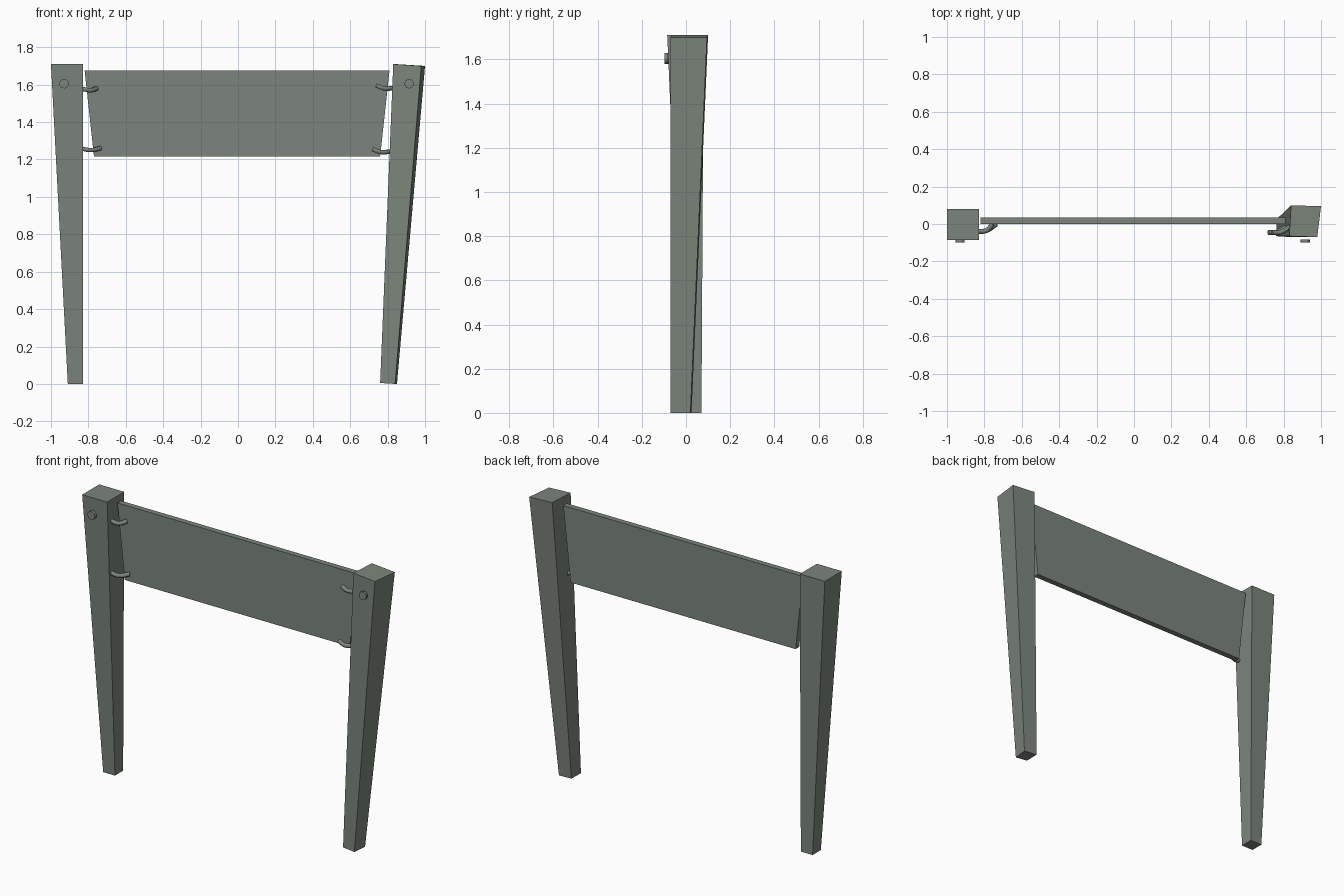
import bpy
import bmesh
from math import radians
from mathutils import Matrix

cube = bpy.data.objects.get("Cube")
if cube:
    bpy.data.objects.remove(cube, do_unlink=True)

paint = bpy.data.materials.new("grey green")
colour = (0.20, 0.235, 0.20, 1)
paint.use_nodes = True
paint.diffuse_color = colour
paint.node_tree.nodes["Principled BSDF"].inputs["Base Color"].default_value = colour


def add_object(name, data):
    obj = bpy.data.objects.new(name, data)
    data.materials.append(paint)
    bpy.context.collection.objects.link(obj)
    return obj


def finish(name, bm):
    bmesh.ops.recalc_face_normals(bm, faces=bm.faces)
    mesh = bpy.data.meshes.new(name)
    bm.to_mesh(mesh)
    bm.free()
    return add_object(name, mesh)


def loft(name, bottom, top):
    """Solid between two four-cornered rings."""
    bm = bmesh.new()
    low = [bm.verts.new(p) for p in bottom]
    high = [bm.verts.new(p) for p in top]
    bm.faces.new(low)
    bm.faces.new(high)
    for i in range(4):
        j = (i + 1) % 4
        bm.faces.new((low[i], low[j], high[j], high[i]))
    return finish(name, bm)


def rect(x0, x1, y0, y1, z):
    return [(x0, y0, z), (x1, y0, z), (x1, y1, z), (x0, y1, z)]


# Tapered posts: the left one is slightly twisted and leaning
loft("right_post", rect(-0.91, -0.83, -0.01, 0.07, 0),
     rect(-1.0, -0.83, -0.085, 0.08, 1.71))
loft("left_post",
     [(0.76, -0.065, 0.005), (0.84, -0.07, 0), (0.85, 0.02, 0), (0.762, 0.025, 0.005)],
     [(0.83, -0.065, 1.71), (0.98, -0.07, 1.7), (1.0, 0.095, 1.7), (0.84, 0.1, 1.71)])

# Hanging board with slanted ends
loft("board", rect(-0.77, 0.76, 0, 0.035, 1.215),
     rect(-0.82, 0.81, 0, 0.035, 1.675))

# Round bolt heads on the front of the posts
for name, x, back in (("right_bolt", -0.93, -0.08), ("left_bolt", 0.915, -0.083)):
    bm = bmesh.new()
    front = -0.098
    place = Matrix.Translation((x, (front + back) / 2, 1.605)) @ Matrix.Rotation(radians(90), 4, "X")
    bmesh.ops.create_cone(bm, cap_ends=True, segments=16, radius1=0.025,
                          radius2=0.025, depth=back - front, matrix=place)
    finish(name, bm)


# Curved hooks joining the board to the posts
def hook(name, points):
    curve = bpy.data.curves.new(name, "CURVE")
    curve.dimensions = "3D"
    curve.bevel_depth = 0.013
    curve.bevel_resolution = 1
    curve.resolution_u = 4
    curve.use_fill_caps = True
    spline = curve.splines.new("BEZIER")
    spline.bezier_points.add(len(points) - 1)
    for bp, p in zip(spline.bezier_points, points):
        bp.co = p
        bp.handle_left_type = bp.handle_right_type = "AUTO"
    add_object(name, curve)


for level, z, reach in (("upper", 1.572, 0.755), ("lower", 1.252, 0.735)):
    hook("right_hook_" + level, [(-0.835, -0.04, z + 0.006), (-0.79, -0.035, z - 0.002),
                                 (-reach, 0, z + 0.008)])
for level, z, shift in (("upper", 1.58, 0), ("lower", 1.24, -0.02)):
    hook("left_hook_" + level, [(0.738 + shift, -0.045, z + 0.016), (0.78 + shift, -0.045, z),
                                (0.835 + shift, -0.015, z + 0.002)])
